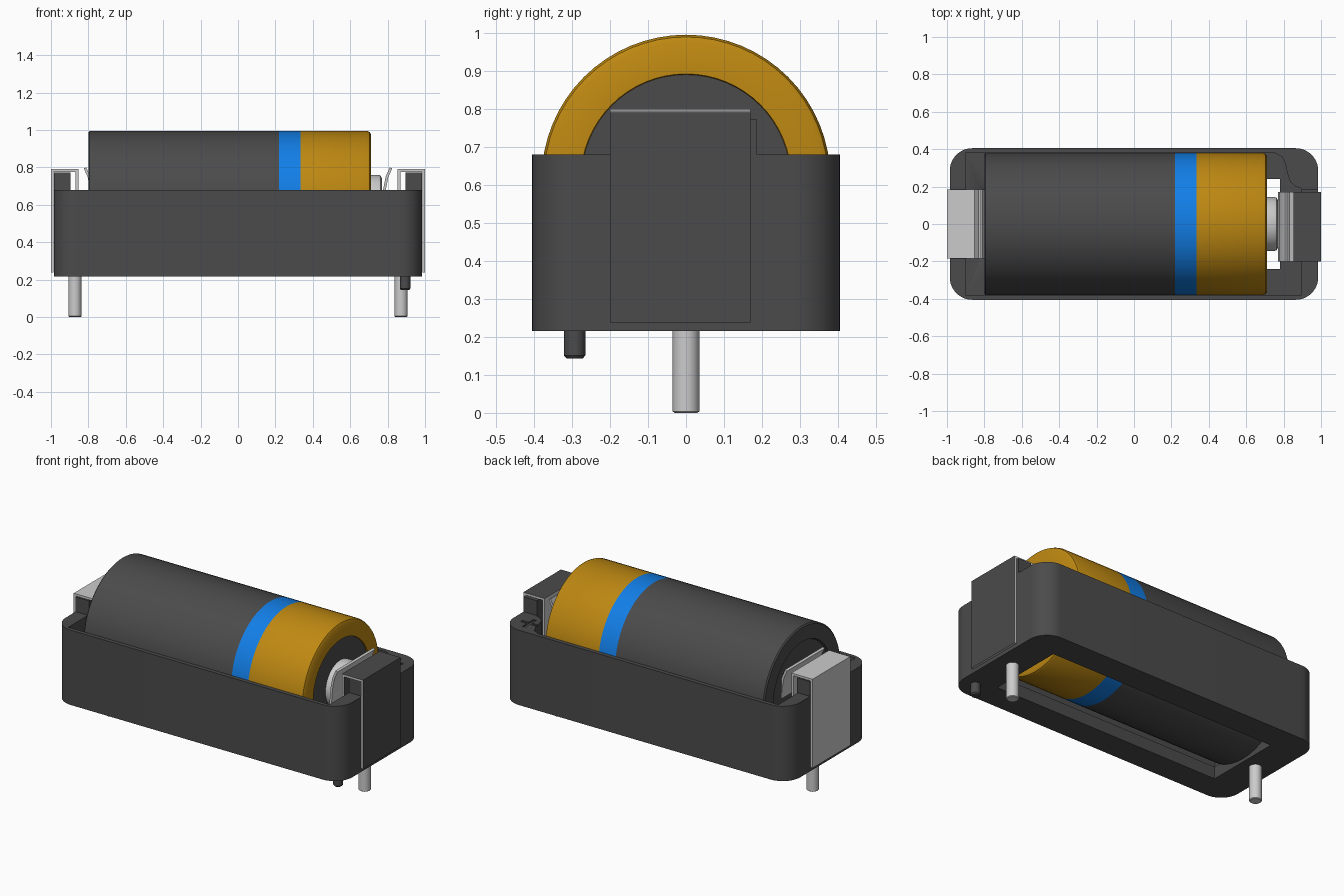
import bpy, bmesh, math
from mathutils import Vector

old = bpy.data.objects.get("Cube")
if old:
    bpy.data.objects.remove(old, do_unlink=True)


def material(name, rgb, rough=0.5):
    m = bpy.data.materials.new(name)
    m.use_nodes = True
    m.diffuse_color = (*rgb, 1)
    bsdf = m.node_tree.nodes["Principled BSDF"]
    bsdf.inputs["Base Color"].default_value = (*rgb, 1)
    bsdf.inputs["Roughness"].default_value = rough
    return m


DARK = material("dark grey plastic", (0.07, 0.07, 0.07))
GOLD = material("gold wrap", (0.52, 0.25, 0.006))
BLUE = material("blue stripe", (0.006, 0.21, 0.80))
SILVER = material("silver metal", (0.60, 0.60, 0.60))


def finish(name, bm, mats, angle=35):
    bmesh.ops.recalc_face_normals(bm, faces=bm.faces)
    me = bpy.data.meshes.new(name)
    bm.to_mesh(me)
    bm.free()
    for m in mats:
        me.materials.append(m)
    ob = bpy.data.objects.new(name, me)
    bpy.context.collection.objects.link(ob)
    smooth(ob, angle)
    return ob


def smooth(ob, angle=35):
    bpy.ops.object.select_all(action='DESELECT')
    ob.select_set(True)
    bpy.context.view_layer.objects.active = ob
    bpy.ops.object.shade_smooth_by_angle(angle=math.radians(angle))


def prism(name, pts, depth, mats=(DARK,)):
    """Extrude a closed outline of 3D points along a vector."""
    bm = bmesh.new()
    face = bm.faces.new([bm.verts.new(p) for p in pts])
    new = bmesh.ops.extrude_face_region(bm, geom=[face])["geom"]
    bmesh.ops.translate(bm, vec=depth, verts=[v for v in new if isinstance(v, bmesh.types.BMVert)])
    return finish(name, bm, mats)


def box(name, x0, x1, y0, y1, z0, z1):
    pts = [(x0, y0, z0), (x1, y0, z0), (x1, y1, z0), (x0, y1, z0)]
    return prism(name, pts, (0, 0, z1 - z0))


def lathe(name, rings, mats, centre, axis='X', steps=64):
    """Revolve (position, radius, material of the next band) rows about an axis."""
    bm = bmesh.new()
    loops = []
    for p, r, _ in rings:
        loop = []
        for i in range(steps if r else 1):
            a = 2 * math.pi * i / steps
            c, s = r * math.cos(a), r * math.sin(a)
            off = Vector((p, c, s)) if axis == 'X' else Vector((c, s, p))
            loop.append(bm.verts.new(off + Vector(centre)))
        loops.append(loop)
    for (_, _, mi), a, b in zip(rings, loops, loops[1:]):
        for i in range(steps):
            j = (i + 1) % steps
            quad = [a[i % len(a)], a[j % len(a)], b[j % len(b)], b[i % len(b)]]
            bm.faces.new(list(dict.fromkeys(quad))).material_index = mi
    return finish(name, bm, mats)


def cut(ob, cutter):
    cutter.hide_render = True
    mod = ob.modifiers.new("cut", 'BOOLEAN')
    mod.operation, mod.solver, mod.object = 'DIFFERENCE', 'EXACT', cutter
    bpy.context.view_layer.objects.active = ob
    bpy.ops.object.modifier_apply(modifier=mod.name)
    bpy.data.objects.remove(cutter, do_unlink=True)


# Tray with rounded corners
R, HX, HY = 0.12, 0.985, 0.405
outline = []
for q, (sx, sy) in enumerate([(1, 1), (-1, 1), (-1, -1), (1, -1)]):
    for i in range(13):
        a = math.pi / 2 * (q + i / 12)
        outline.append((sx * (HX - R) + R * math.cos(a), sy * (HY - R) + R * math.sin(a), 0.215))
tray = prism("tray", outline, (0, 0, 0.465))

# Cavity, leaving a curved solid corner for the polarity mark
cavity = [(-0.9, -0.38), (0.895, -0.38), (0.895, 0.19), (0.865, 0.20), (0.835, 0.225),
          (0.82, 0.27), (0.81, 0.32), (0.79, 0.36), (0.75, 0.38), (-0.9, 0.38)]
cut(tray, prism("cavity_cutter", [(x, y, 0.29) for x, y in cavity], (0, 0, 0.6)))
cut(tray, box("floor_cutter", -0.78, 0.78, -0.24, 0.24, 0.1, 0.35))

# Cradle groove that lets the cell sink into the floor
cut(tray, lathe("cradle_cutter", [(-0.82, 0, 0), (-0.82, 0.379, 0), (0.75, 0.379, 0), (0.75, 0, 0)],
                [DARK], (0, 0, 0.615)))

# Engraved plus
w, l = 0.01, 0.055
plus = [(-w, -l), (w, -l), (w, -w), (l, -w), (l, w), (w, w),
        (w, l), (-w, l), (-w, w), (-l, w), (-l, -w), (-w, -w)]
cut(tray, prism("plus_cutter", [(0.87 + x, 0.295 + y, 0.672) for x, y in plus], (0, 0, 0.05)))
smooth(tray)

# Cell: dark body, blue band, gold end, recessed end discs
lathe("battery_cell", [
    (-0.785, 0, 0), (-0.785, 0.28, 0), (-0.80, 0.285, 0), (-0.80, 0.372, 0), (-0.793, 0.38, 0),
    (0.22, 0.38, 1), (0.335, 0.38, 2), (0.69, 0.38, 2), (0.704, 0.374, 2), (0.711, 0.36, 2),
    (0.711, 0.277, 2), (0.703, 0.275, 0), (0.703, 0, 0)], [DARK, BLUE, GOLD], (0, 0, 0.615))
lathe("battery_terminal", [
    (0.69, 0, 0), (0.69, 0.145, 0), (0.75, 0.145, 0), (0.763, 0.14, 0), (0.77, 0.125, 0),
    (0.77, 0, 0)], [SILVER], (0, 0, 0.615))

# Spring clips: sheet metal folded over the posts, flaring beside the cell
path = [(0.993, 0.238), (0.993, 0.783), (0.861, 0.783), (0.861, 0.40), (0.83, 0.37), (0.80, 0.40),
        (0.781, 0.52), (0.777, 0.60), (0.783, 0.68), (0.797, 0.75), (0.818, 0.797)]


def ribbon(pts, half):
    """Offset a path to both sides to get a closed sheet outline."""
    pts = [Vector(p) for p in pts]
    side = [[], []]
    for i, p in enumerate(pts):
        d0 = (p - pts[max(i - 1, 0)]).normalized() if i else (pts[1] - p).normalized()
        d1 = (pts[i + 1] - p).normalized() if i < len(pts) - 1 else d0
        n0, n1 = Vector((-d0.y, d0.x)), Vector((-d1.y, d1.x))
        off = (n0 + n1) * half / (1 + n0.dot(n1))
        side[0].append(p + off)
        side[1].append(p - off)
    return side[0] + side[1][::-1]


for name, s, y0, y1 in (("left", 1, -0.20, 0.17), ("right", -1, -0.185, 0.185)):
    pts = [(s * p.x, y0, p.y) for p in ribbon(path, 0.007)]
    clip = prism(name + "_contact_clip", pts, (0, y1 - y0, 0), [SILVER, DARK])
    # The outer skin of the left clip is dark
    if s > 0:
        for f in clip.data.polygons:
            if f.center.x > 0.85 and (f.normal.x > 0.5 or f.normal.z > 0.5):
                f.material_index = 1
    # Post under the clip and solder pin
    xa, xb = sorted((s * 0.895, s * 0.985))
    box(name + "_clip_post", xa, xb, -0.187, 0.187, 0.5, 0.772)
    lathe(name + "_solder_pin", [(0, 0, 0), (0, 0.03, 0), (0.004, 0.035, 0), (0.25, 0.035, 0), (0.25, 0, 0)],
          [SILVER], (s * 0.872, 0, 0), 'Z', 32)

# Locating peg
lathe("locating_peg", [(0.143, 0, 0), (0.143, 0.021, 0), (0.151, 0.028, 0), (0.25, 0.028, 0), (0.25, 0, 0)],
      [DARK], (0.893, -0.293, 0), 'Z', 32)
